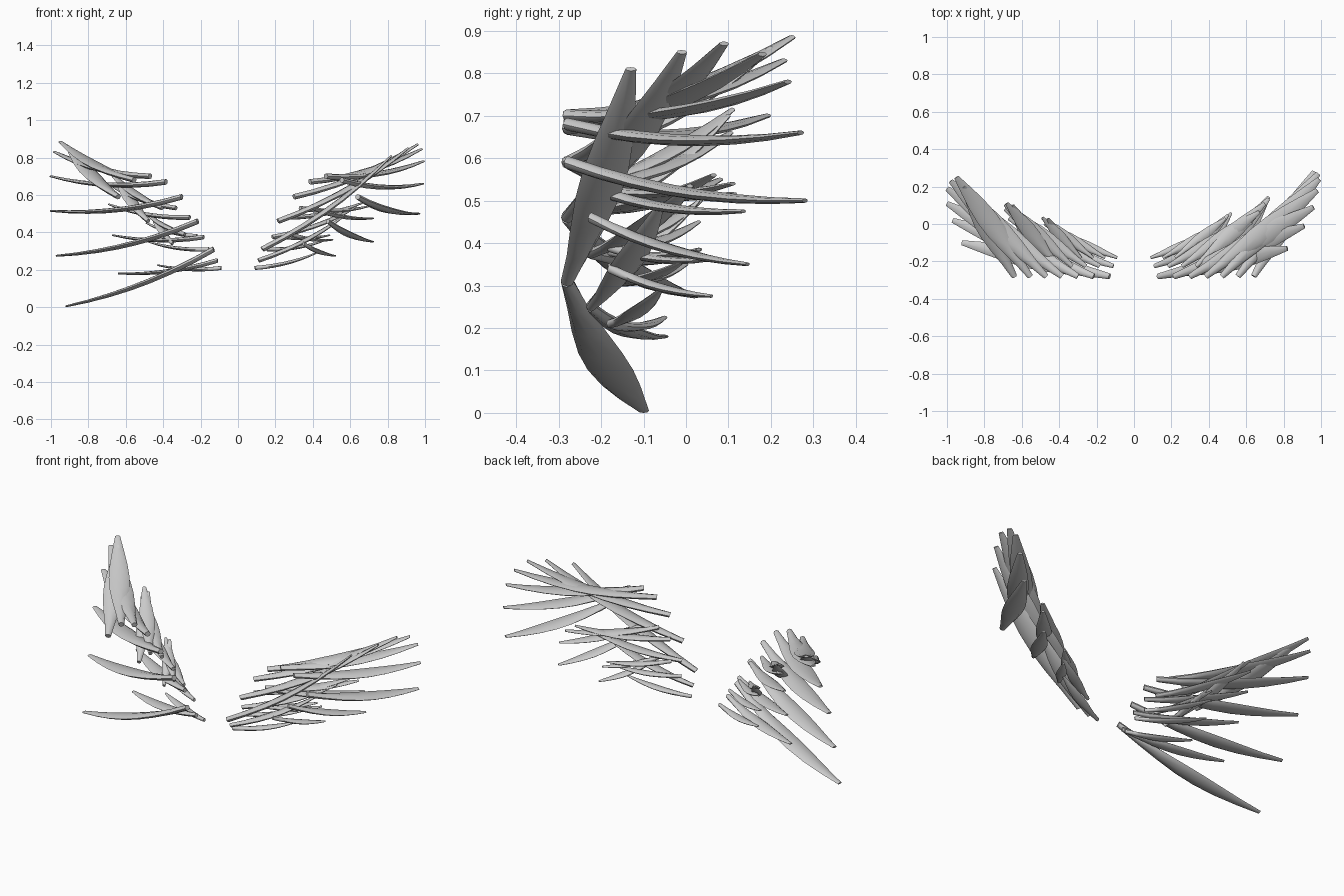
import bpy, bmesh, math
from mathutils import Vector

old = bpy.data.objects.get("Cube")
if old:
    bpy.data.objects.remove(old, do_unlink=True)

grey = bpy.data.materials.new("feather_grey")
grey.use_nodes = True
grey.diffuse_color = (0.6, 0.6, 0.6, 1)
grey.node_tree.nodes["Principled BSDF"].inputs["Base Color"].default_value = (0.6, 0.6, 0.6, 1)

SIDES = 8
# along the feather: position, blade width share, quill thickness share
PROFILE = [(0, .28, 1), (.15, .48, 1), (.3, .76, .97), (.45, .97, .92), (.58, 1, .85),
           (.72, .84, .72), (.86, .56, .55), (1, .24, .36)]


def feather(name, root, tip, width, thick):
    """Flattened tapering blade, lying level across and sagging along its length."""
    root, tip = Vector(root), Vector(tip)
    along = tip - root
    across = along.cross(Vector((0, 0, 1))).normalized()
    normal = across.cross(along).normalized()
    sag = along.length * 0.04
    bm = bmesh.new()
    rings = []
    for t, w, h in PROFILE:
        centre = root + along * t - normal * sag * 4 * t * (1 - t)
        ring = []
        for k in range(SIDES):
            a = math.tau * k / SIDES
            ring.append(bm.verts.new(centre + across * math.cos(a) * width * w / 2
                                     + normal * math.sin(a) * thick * h / 2))
        rings.append(ring)
    for r0, r1 in zip(rings, rings[1:]):
        for k in range(SIDES):
            n = (k + 1) % SIDES
            bm.faces.new((r0[k], r0[n], r1[n], r1[k]))
    bm.faces.new(rings[0])
    bm.faces.new(rings[-1])
    bmesh.ops.recalc_face_normals(bm, faces=bm.faces)
    mesh = bpy.data.meshes.new(name)
    bm.to_mesh(mesh)
    bm.free()
    mesh.materials.append(grey)
    obj = bpy.data.objects.new(name, mesh)
    bpy.context.collection.objects.link(obj)
    bpy.ops.object.select_all(action='DESELECT')
    obj.select_set(True)
    bpy.context.view_layer.objects.active = obj
    bpy.ops.object.shade_smooth_by_angle(angle=math.radians(50))


# each row: root x span, root y, root heights, blade width, thickness, tips of both wings
ROWS = {
    "long_feather": (.13, .64, -.28, (.31, .46, .59, .67, .70, .68, .59), .11, .03,
        [(.82, -.13, .81), (.91, -.01, .85), (.96, .09, .87), (.98, .18, .845),
         (.99, .24, .78), (.985, .27, .66), (.965, .28, .50)],
        [(-.92, -.10, .005), (-.97, .02, .275), (-1, .11, .515), (-1, .19, .70),
         (-.98, .23, .83), (-.95, .25, .885), (-.91, .2, .86)]),
    "middle_feather": (.11, .48, -.225, (.25, .375, .48, .53, .53, .46), .08, .025,
        [(.57, -.06, .49), (.63, .01, .535), (.67, .065, .56), (.70, .11, .54),
         (.72, .135, .475), (.72, .145, .35)],
        [(-.64, -.05, .18), (-.67, .03, .385), (-.69, .08, .55), (-.69, .105, .66),
         (-.68, .11, .715), (-.65, .10, .70)]),
    "short_feather": (.09, .35, -.18, (.21, .31, .38, .39, .34), .055, .022,
        [(.42, -.06, .29), (.46, -.01, .355), (.49, .03, .385), (.505, .05, .36),
         (.52, .06, .275)],
        [(-.43, -.05, .225), (-.48, 0, .35), (-.49, .03, .45), (-.49, .035, .50),
         (-.46, .03, .50)]),
}

for row, (x0, x1, y, heights, width, thick, left, right) in ROWS.items():
    for i, z in enumerate(heights):
        x = x0 + (x1 - x0) * i / (len(heights) - 1)
        feather(f"left_{row}_{i + 1}", (x, y, z), left[i], width, thick)
        feather(f"right_{row}_{i + 1}", (-x, y, z), right[i], width, thick)
